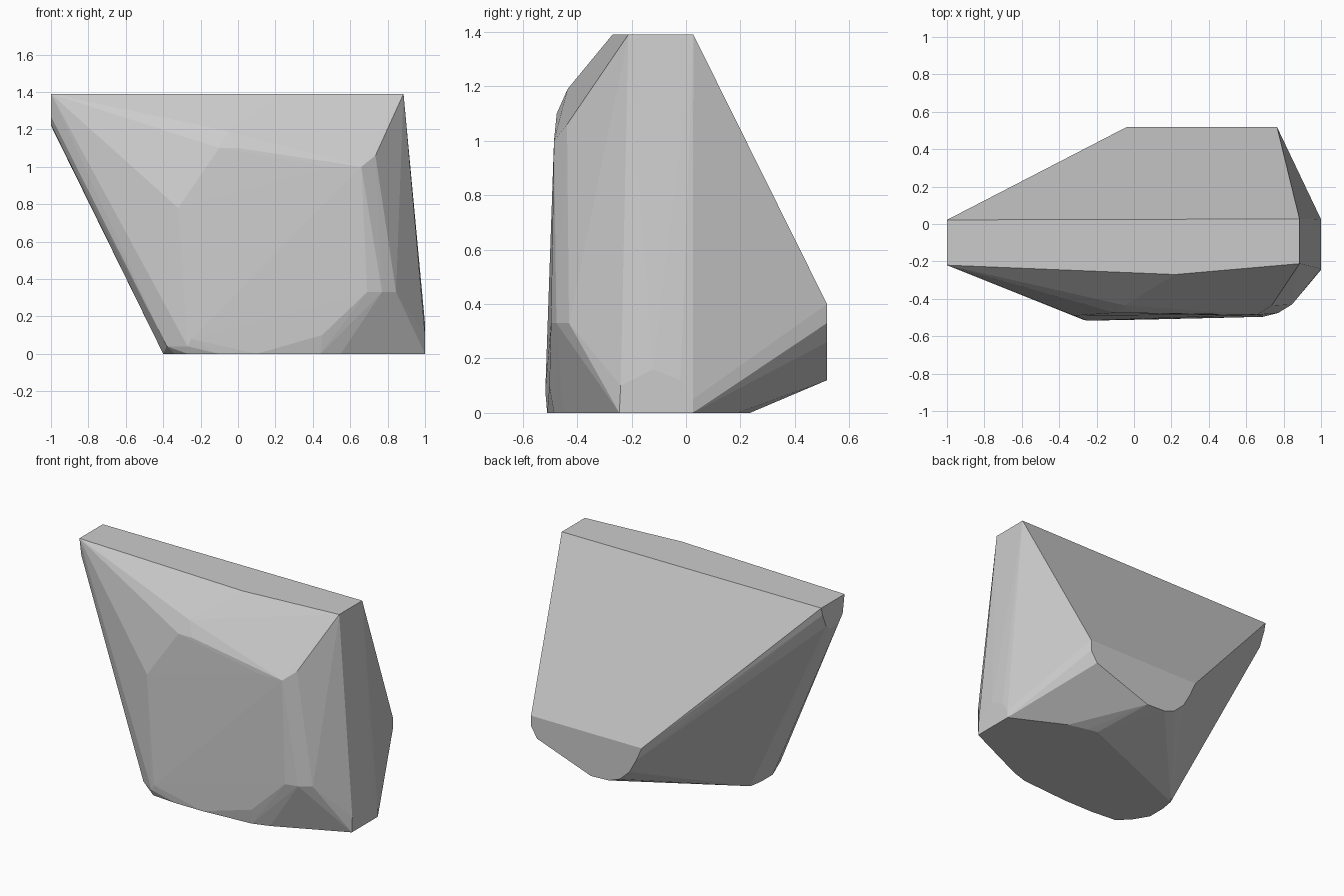
import bpy, bmesh, math

if "Cube" in bpy.data.objects:
    bpy.data.objects.remove(bpy.data.objects["Cube"])

# Planar outlines of the chiselled block; the solid is stretched between them
top = [(-1, .022), (-1, -.22), (.22, -.27), (.885, -.212), (.885, .027)]            # x, y at z = 1.39
base = [(1, .025), (.67, .19), (.545, .222), (.48, .235), (.42, .2), (-.385, -.12),
        (-.4, -.21), (-.4, -.33), (-.34, -.43), (-.27, -.495), (-.1, -.51),
        (.1, -.51), (.44, -.485), (.55, -.45), (1, -.245)]                          # x, y at z = 0
back = [(.765, .4), (.765, .33), (.72, .26), (.33, .12), (.2, .125), (.12, .155),
        (.05, .22), (0, .31), (-.04, .4)]                                           # x, z at y = .518
left = [(.01, 1.34), (-.03, 1.25), (-.07, 1.22), (-.16, 1.225), (-.2, 1.27)]        # y, z at x = -1
right = [(.025, .05), (-.02, .12), (-.12, .16), (-.24, .1)]                         # y, z at x = 1

# Softened front: corners of the raised face and its bevels
front = [(-.32, -.49, .78), (-.27, -.512, .04), (-.25, -.517, .08), (-.38, -.44, .04),
         (-.1, -.475, 1.1), (0, -.475, 1.1), (-.05, -.435, 1.19), (.49, -.485, 1.0),
         (.66, -.485, 1.0), (.735, -.437, 1.06), (.69, -.496, .33), (.77, -.476, .33),
         (.845, -.43, .33), (.45, -.502, .1)]

points = [(x, y, 1.39) for x, y in top] + [(x, y, 0) for x, y in base]
points += [(x, .518, z) for x, z in back]
points += [(-1, y, z) for y, z in left] + [(1, y, z) for y, z in right]
points += front

# Wrap the outlines into one faceted solid
bm = bmesh.new()
for p in points:
    bm.verts.new(p)
hull = bmesh.ops.convex_hull(bm, input=bm.verts[:])
unused = {g for g in hull["geom_interior"] + hull["geom_unused"] if isinstance(g, bmesh.types.BMVert)}
bmesh.ops.delete(bm, geom=list(unused), context='VERTS')
bmesh.ops.dissolve_limit(bm, angle_limit=math.radians(0.5), verts=bm.verts[:], edges=bm.edges[:])
bmesh.ops.recalc_face_normals(bm, faces=bm.faces[:])

mesh = bpy.data.meshes.new("faceted_block")
bm.to_mesh(mesh)
bm.free()
block = bpy.data.objects.new("faceted_block", mesh)
bpy.context.collection.objects.link(block)
